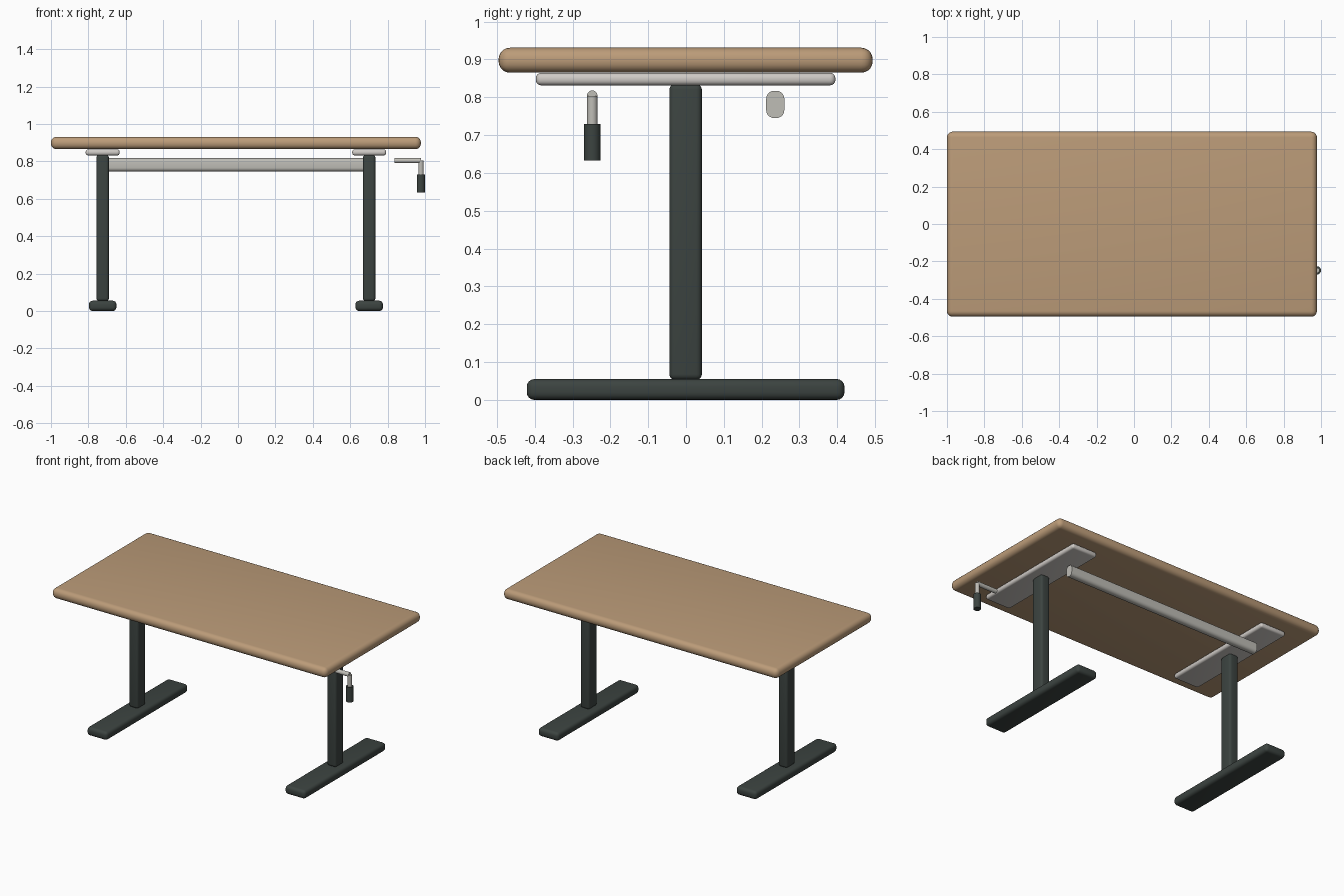
import bpy, bmesh, math
from mathutils import Matrix, Vector

if "Cube" in bpy.data.objects:
    bpy.data.objects.remove(bpy.data.objects["Cube"])

CX = -0.011        # desk centre; the crank overhangs on the right
LEG_X = 0.7125     # leg distance from desk centre
CRANK_X, CRANK_Y = 0.978, -0.248


def material(name, rgb):
    m = bpy.data.materials.new(name)
    m.diffuse_color = (*rgb, 1)
    m.use_nodes = True
    m.node_tree.nodes["Principled BSDF"].inputs["Base Color"].default_value = m.diffuse_color
    return m


WOOD = material("wood", (0.50, 0.33, 0.19))
DARK = material("dark_metal", (0.045, 0.057, 0.052))
LIGHT = material("light_metal", (0.62, 0.59, 0.56))
STEEL = material("steel", (0.52, 0.51, 0.47))


def finish(name, bm, mat):
    me = bpy.data.meshes.new(name)
    bm.to_mesh(me)
    bm.free()
    ob = bpy.data.objects.new(name, me)
    bpy.context.collection.objects.link(ob)
    me.materials.append(mat)
    bpy.ops.object.select_all(action='DESELECT')
    ob.select_set(True)
    bpy.context.view_layer.objects.active = ob
    bpy.ops.object.shade_smooth_by_angle(angle=math.radians(35))
    return ob


def rounded_box(name, centre, size, radius, mat, segments=4, along_x=False):
    """Box with rounded edges; along_x rounds only the lengthwise edges."""
    bm = bmesh.new()
    bmesh.ops.create_cube(bm, size=1)
    bmesh.ops.scale(bm, vec=size, verts=bm.verts)
    edges = [e for e in bm.edges if not along_x
             or abs(e.verts[0].co.x - e.verts[1].co.x) > 1e-4]
    bmesh.ops.bevel(bm, geom=edges, offset=radius, segments=segments,
                    profile=0.5, affect='EDGES')
    bmesh.ops.translate(bm, vec=centre, verts=bm.verts)
    return finish(name, bm, mat)


def rod(name, start, end, radius, mat):
    a, b = Vector(start), Vector(end)
    bm = bmesh.new()
    turn = (b - a).to_track_quat('Z', 'Y').to_matrix().to_4x4()
    bmesh.ops.create_cone(bm, cap_ends=True, segments=24, radius1=radius,
                          radius2=radius, depth=(b - a).length,
                          matrix=Matrix.Translation((a + b) / 2) @ turn)
    return finish(name, bm, mat)


# Table top
rounded_box("table_top", (CX, -0.001, 0.898), (1.978, 0.989, 0.066), 0.03, WOOD, 5)

# Foot, leg and support plate on each side
for side, s in (("left", -1), ("right", 1)):
    x = CX + s * LEG_X
    rounded_box(side + "_foot", (x, -0.001, 0.0275), (0.147, 0.84, 0.055), 0.02, DARK)
    rounded_box(side + "_leg", (x, -0.001, 0.444), (0.066, 0.086, 0.782), 0.015, DARK)
    rounded_box(side + "_support_plate", (x, -0.001, 0.848), (0.182, 0.792, 0.033), 0.014, LIGHT)

# Rear cross beam
rounded_box("cross_beam", (CX, 0.236, 0.781), (1.40, 0.048, 0.072), 0.021, STEEL, 5, True)

# Height crank
rod("crank_shaft", (0.837, CRANK_Y, 0.804), (CRANK_X, CRANK_Y, 0.804), 0.014, STEEL)
rod("crank_arm", (CRANK_X, CRANK_Y, 0.804), (CRANK_X, CRANK_Y, 0.70), 0.014, STEEL)
rod("crank_grip", (CRANK_X, CRANK_Y, 0.73), (CRANK_X, CRANK_Y, 0.633), 0.022, DARK)
